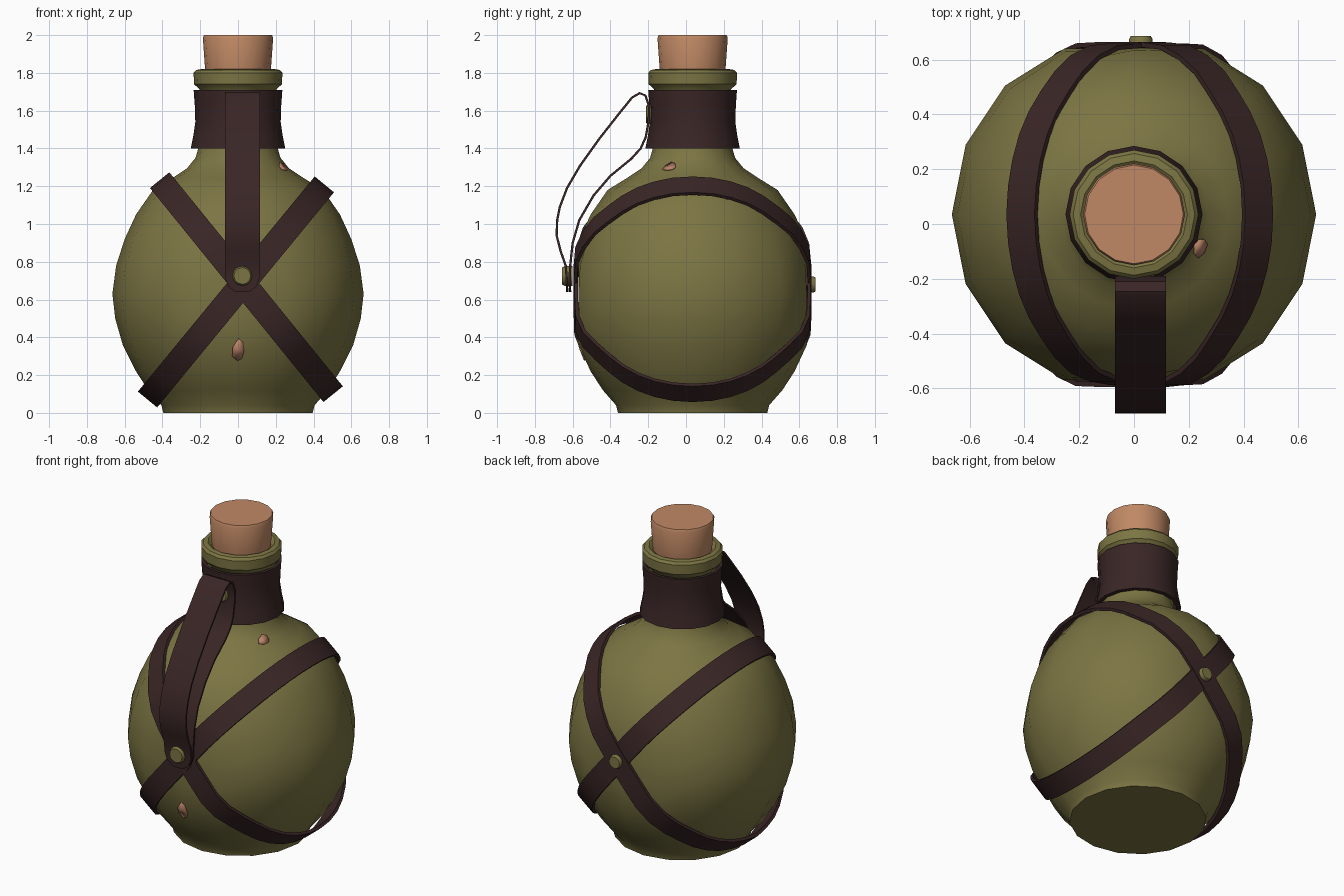
import bpy, bmesh
from math import sin, cos, pi, radians, copysign
from mathutils import Vector
from mathutils.bvhtree import BVHTree

if "Cube" in bpy.data.objects:
    bpy.data.objects.remove(bpy.data.objects["Cube"])

CY = 0.035      # flask axis in y
SIDES = 16


def material(name, colour):
    m = bpy.data.materials.new(name)
    m.use_nodes = True
    m.diffuse_color = (*colour, 1)
    bsdf = next(n for n in m.node_tree.nodes if n.type == 'BSDF_PRINCIPLED')
    bsdf.inputs["Base Color"].default_value = (*colour, 1)
    bsdf.inputs["Roughness"].default_value = 0.7
    return m


OLIVE = material("olive_glaze", (0.2, 0.178, 0.056))
LEATHER = material("dark_leather", (0.042, 0.019, 0.019))
CORK = material("cork", (0.53, 0.25, 0.13))
CLAY = material("bare_clay", (0.5, 0.23, 0.14))


def finish(name, bm, mat, angle=35):
    bmesh.ops.recalc_face_normals(bm, faces=bm.faces)
    me = bpy.data.meshes.new(name)
    bm.to_mesh(me)
    bm.free()
    me.materials.append(mat)
    ob = bpy.data.objects.new(name, me)
    bpy.context.collection.objects.link(ob)
    bpy.ops.object.select_all(action='DESELECT')
    ob.select_set(True)
    bpy.context.view_layer.objects.active = ob
    bpy.ops.object.shade_smooth_by_angle(angle=radians(angle))
    return ob


def loft(bm, sections, loop):
    """Join equal closed sections into a skin, looped or capped."""
    rows = [[bm.verts.new(p) for p in s] for s in sections]
    pairs = list(zip(rows, rows[1:])) + ([(rows[-1], rows[0])] if loop else [])
    n = len(rows[0])
    for a, b in pairs:
        for i in range(n):
            j = (i + 1) % n
            bm.faces.new((a[i], a[j], b[j], b[i]))
    if not loop:
        bm.faces.new(rows[0])
        bm.faces.new(rows[-1])


def lathe(name, profile, mat, loop=False, depth=9, angle=35):
    """Turn an (r, z) profile about the flask axis, flattened at y = depth."""
    bm = bmesh.new()
    angles = [2 * pi * i / SIDES for i in range(SIDES)]
    loft(bm, [[(r * cos(a), CY + max(-depth, min(depth, r * sin(a))), z)
               for a in angles] for r, z in profile], loop)
    return finish(name, bm, mat, angle)


# Flask body and neck
body = lathe("flask_body", [
    (0.395, 0), (0.405, 0.04), (0.475, 0.12), (0.54, 0.22), (0.61, 0.36),
    (0.65, 0.5), (0.665, 0.63), (0.645, 0.78), (0.6, 0.92), (0.54, 1.05),
    (0.45, 1.18), (0.345, 1.245), (0.27, 1.295), (0.225, 1.35),
    (0.205, 1.42), (0.195, 1.72)], OLIVE, depth=0.605, angle=50)
lathe("bottle_lip", [
    (0.195, 1.69), (0.205, 1.715), (0.233, 1.74), (0.235, 1.8),
    (0.222, 1.815), (0.195, 1.82), (0.17, 1.8)], OLIVE)
lathe("cork_stopper", [(0.168, 1.77), (0.175, 1.83), (0.186, 1.985),
                       (0.18, 2.0)], CORK)
lathe("neck_wrap", [
    (0.25, 1.4), (0.236, 1.47), (0.226, 1.54), (0.229, 1.63), (0.235, 1.71),
    (0.215, 1.71), (0.206, 1.55), (0.225, 1.4)], LEATHER, loop=True)

tree = BVHTree.FromPolygons([v.co for v in body.data.vertices],
                            [p.vertices for p in body.data.polygons])


def cross_strap(name, start, end, lift):
    """Leather ring round the body, straight when seen from the front."""
    a, b = (Vector((p[0], CY, p[1])) for p in (start, end))
    mid, half = (a + b) / 2, (b - a).length / 2
    u, v = (b - a).normalized(), Vector((0, 1, 0))
    w = u.cross(v) * 0.066
    sections = []
    for i in range(40):
        t = 2 * pi * i / 40
        c, s = cos(t), sin(t)
        d = u * (copysign(abs(c) ** 0.96, c) * half) \
            + v * (copysign(abs(s) ** 0.96, s) * 0.61)
        r = d.length
        d.normalize()
        for k in (-1, 0, 1):
            hit = tree.ray_cast(mid + w * k, d)
            if hit[0]:
                r = max(r, min(hit[3] + 0.006, r + 0.04))
        inner, outer = mid + d * (r - 0.004 + lift), mid + d * (r + 0.014 + lift)
        sections.append([inner - w, inner + w, outer + w, outer - w])
    bm = bmesh.new()
    loft(bm, sections, True)
    finish(name, bm, LEATHER)


cross_strap("cross_strap_rising", (-0.455, 0.1), (0.445, 1.195), 0.005)
cross_strap("cross_strap_falling", (-0.405, 1.22), (0.495, 0.11), 0)

# Hanging loop: a ribbon folded over at the top, as a (y, z) path
path = [Vector((0, y, z)) for y, z in [
    (-0.628, 0.64), (-0.63, 0.67), (-0.632, 0.72), (-0.637, 0.78),
    (-0.665, 0.86), (-0.685, 0.94), (-0.682, 1.02), (-0.668, 1.09),
    (-0.63, 1.19), (-0.56, 1.31), (-0.46, 1.45), (-0.35, 1.59),
    (-0.285, 1.67), (-0.245, 1.693), (-0.215, 1.68), (-0.195, 1.62),
    (-0.197, 1.55), (-0.213, 1.46), (-0.24, 1.4), (-0.29, 1.345),
    (-0.4, 1.255), (-0.49, 1.15), (-0.565, 1.02), (-0.6, 0.9),
    (-0.613, 0.78), (-0.616, 0.72), (-0.615, 0.67), (-0.613, 0.64)]]
sections = []
for i, p in enumerate(path):
    tangent = (path[min(i + 1, len(path) - 1)] - path[max(i - 1, 0)]).normalized()
    n = tangent.cross(Vector((1, 0, 0))) * 0.006
    near_end = min(i, len(path) - 1 - i)
    hw = Vector(((0.035, 0.075)[near_end] if near_end < 2 else 0.093, 0, 0))
    c = p + Vector((0.023, 0, 0))
    sections.append([c - hw - n, c + hw - n, c + hw + n, c - hw + n])
bm = bmesh.new()
loft(bm, sections, False)
finish("hanging_loop", bm, LEATHER)


def rivet(name, x, z, y_in, y_out, radius):
    """Round stud along y with a bevelled outer rim."""
    bm = bmesh.new()
    rim = y_out + (y_in - y_out) * 0.25
    loft(bm, [[(x + r * cos(2 * pi * i / 12), y, z + r * sin(2 * pi * i / 12))
               for i in range(12)]
              for r, y in ((radius, y_in), (radius, rim), (radius * 0.85, y_out))],
         False)
    finish(name, bm, OLIVE)


rivet("front_rivet", 0.023, 0.725, -0.6, -0.657, 0.052)
rivet("back_rivet", 0.025, 0.68, 0.64, 0.686, 0.043)
rivet("neck_rivet", 0.023, 1.58, -0.185, -0.212, 0.05)


def chip(name, centre, across, up, outline):
    """Thin worn patch laid on the body surface."""
    bm = bmesh.new()
    verts = []
    for a, b in outline:
        hit, normal, _, _ = tree.find_nearest(centre + across * a + up * b)
        out = normal if normal.dot(hit - Vector((0, CY, hit.z))) > 0 else -normal
        verts.append(bm.verts.new(hit + out * 0.005))
    bm.faces.new(verts)
    ob = finish(name, bm, CLAY)
    mod = ob.modifiers.new("thickness", 'SOLIDIFY')
    mod.thickness, mod.offset = 0.006, 0


shape = [(0, 1), (0.7, 0.7), (1, -0.1), (0.7, -0.8), (-0.2, -1),
         (-1, -0.6), (-0.8, 0.3)]
chip("front_chip", Vector((0, -0.56, 0.33)), Vector((0.034, 0, 0)),
     Vector((0, 0, 0.064)), shape)
turn = radians(-27)
chip("shoulder_chip", Vector((0.265 * cos(turn), CY + 0.265 * sin(turn), 1.3)),
     Vector((-sin(turn), cos(turn), 0)) * 0.035,
     Vector((-cos(turn), -sin(turn), 1)) * 0.022, shape)
